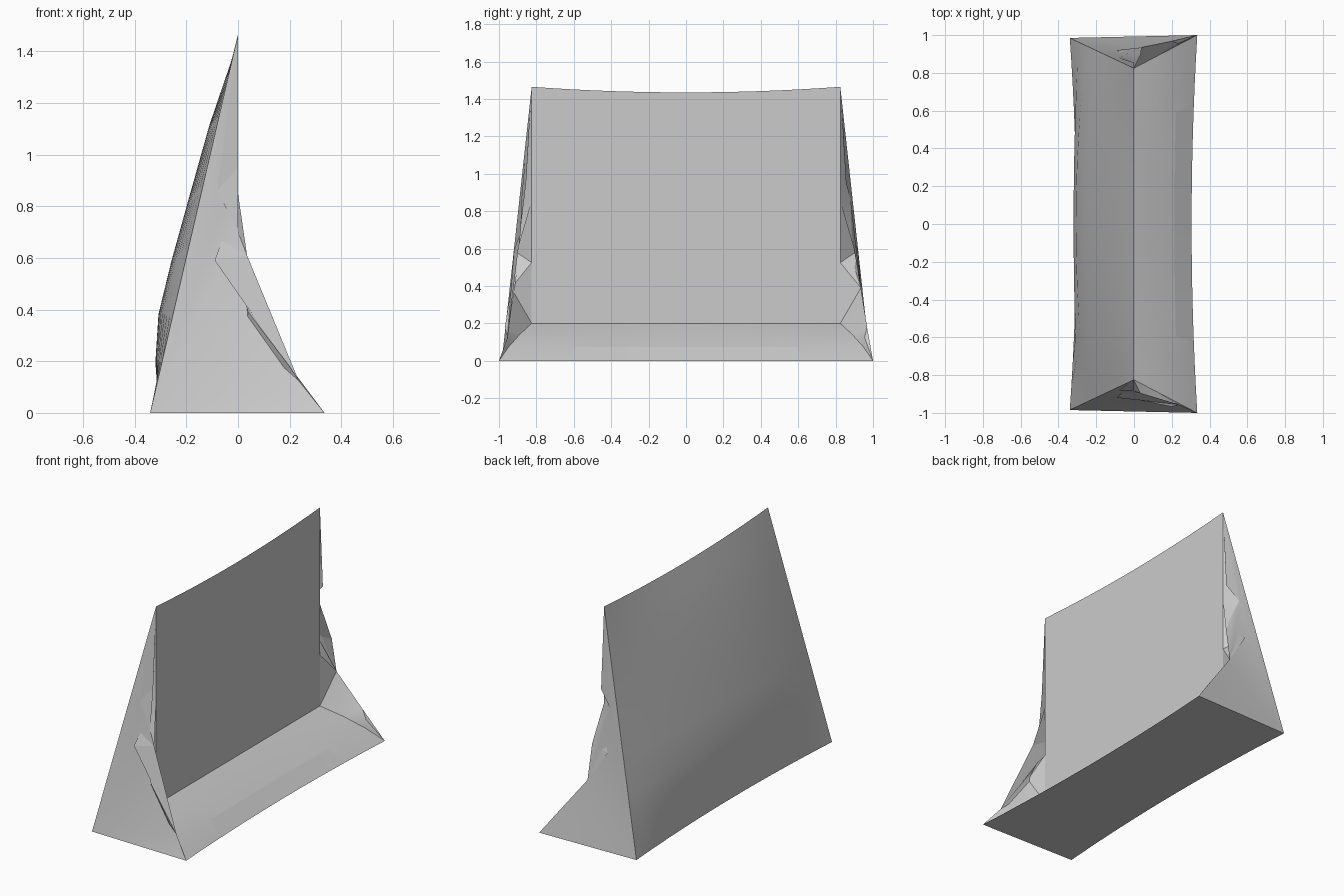
import bpy, bmesh, math
from mathutils import Vector

cube = bpy.data.objects.get("Cube")
if cube:
    bpy.data.objects.remove(cube)

grey = bpy.data.materials.new("stone_grey")
grey.use_nodes = True
grey.diffuse_color = (0.6, 0.6, 0.6, 1)
grey.node_tree.nodes["Principled BSDF"].inputs["Base Color"].default_value = grey.diffuse_color

CORE = Vector((-0.08, 0, 0.3))
TOP, STEPS = 1.465, 16


def finish(name, bm):
    """Weld, face outwards and shade one part."""
    bmesh.ops.remove_doubles(bm, verts=bm.verts, dist=0.0005)
    bm.normal_update()
    for f in bm.faces:
        if f.normal.dot(f.calc_center_median() - CORE) < 0:
            f.normal_flip()
    mesh = bpy.data.meshes.new(name)
    bm.to_mesh(mesh)
    bm.free()
    mesh.materials.append(grey)
    ob = bpy.data.objects.new(name, mesh)
    bpy.context.collection.objects.link(ob)
    bpy.ops.object.select_all(action="DESELECT")
    ob.select_set(True)
    bpy.context.view_layer.objects.active = ob
    bpy.ops.object.shade_smooth_by_angle(angle=math.radians(30))


def sheet(name, rows, point):
    """Grid spanning the length; point(row, v) gives a position for v in -1..1."""
    bm = bmesh.new()
    grid = [[bm.verts.new(point(r, 2 * i / STEPS - 1)) for i in range(STEPS + 1)] for r in rows]
    for a, b in zip(grid, grid[1:]):
        for i in range(STEPS):
            bm.faces.new((a[i], a[i + 1], b[i + 1], b[i]))
    finish(name, bm)


def top_dip(z, v):
    return z - 0.03 * (1 - v * v) * z / TOP


# Sloping back: straight at the ends, bulging along the middle
def back_point(row, v):
    z, mid_x = row
    t = z / TOP
    edge_x = -0.34 * (1 - t)
    return (edge_x + (mid_x - edge_x) * (1 - v * v), v * (0.985 - 0.16 * t), top_dip(z, v))


back_rows = [(0, -0.305), (0.2, -0.32), (0.39, -0.308), (0.6, -0.258),
             (0.85, -0.19), (1.14, -0.11), (1.32, -0.05), (TOP, 0)]
sheet("sloping_back", back_rows, back_point)

# Upright front panel
sheet("front_panel", [0.2, TOP], lambda z, v: (0, 0.825 * v, top_dip(z, v) if z > 1 else z))


# Sloping foot below the panel
def foot_point(row, v):
    x, z = row
    return (x * (1 - 0.09 * (1 - v * v)), v * (0.825 + 0.175 * x / 0.335), z)


foot_rows = [(0, 0.2), (0.12, 0.142), (0.235, 0.075), (0.335, 0)]
sheet("sloping_foot", foot_rows, foot_point)

# Flat underside
sheet("underside", [0, 1],
      lambda s, v: foot_point(foot_rows[-1], v) if s else back_point(back_rows[0], v))

# Broken end walls: a ragged rim joined to the panel and foot by chipped facets
rim = [(0, 0.825, TOP), (0, 0.842, 1.17), (0, 0.855, 0.95), (-0.08, 0.88, 0.86),
       (0, 0.885, 0.7), (0.035, 0.895, 0.61), (-0.09, 0.92, 0.59), (0, 0.9, 0.5),
       (0.04, 0.935, 0.39), (0.2, 0.968, 0.18), (0.235, 0.955, 0.125), (0.335, 1, 0)]
inner = [(0, 0.825, z) for z in (TOP, 0.85, 0.525)] + [foot_point(r, 1) for r in foot_rows]

for side, label in ((1, "left"), (-1, "right")):
    bm = bmesh.new()
    place = lambda p: bm.verts.new((p[0], side * p[1], p[2]))
    outline = [(-0.34, 0.985, 0)] + rim[::-1]
    wall = bm.faces.new([place(p) for p in outline])
    bmesh.ops.triangulate(bm, faces=[wall])
    finish(label + "_end_wall", bm)

    bm = bmesh.new()
    outer_v, inner_v = [place(p) for p in rim], [place(p) for p in inner]
    i = j = 0
    while i < len(rim) - 1 or j < len(inner) - 1:
        step_rim = j == len(inner) - 1 or (i < len(rim) - 1 and rim[i + 1][2] >= inner[j + 1][2])
        nxt = outer_v[i + 1] if step_rim else inner_v[j + 1]
        bm.faces.new((outer_v[i], inner_v[j], nxt))
        i, j = (i + 1, j) if step_rim else (i, j + 1)
    finish(label + "_chipped_edge", bm)
